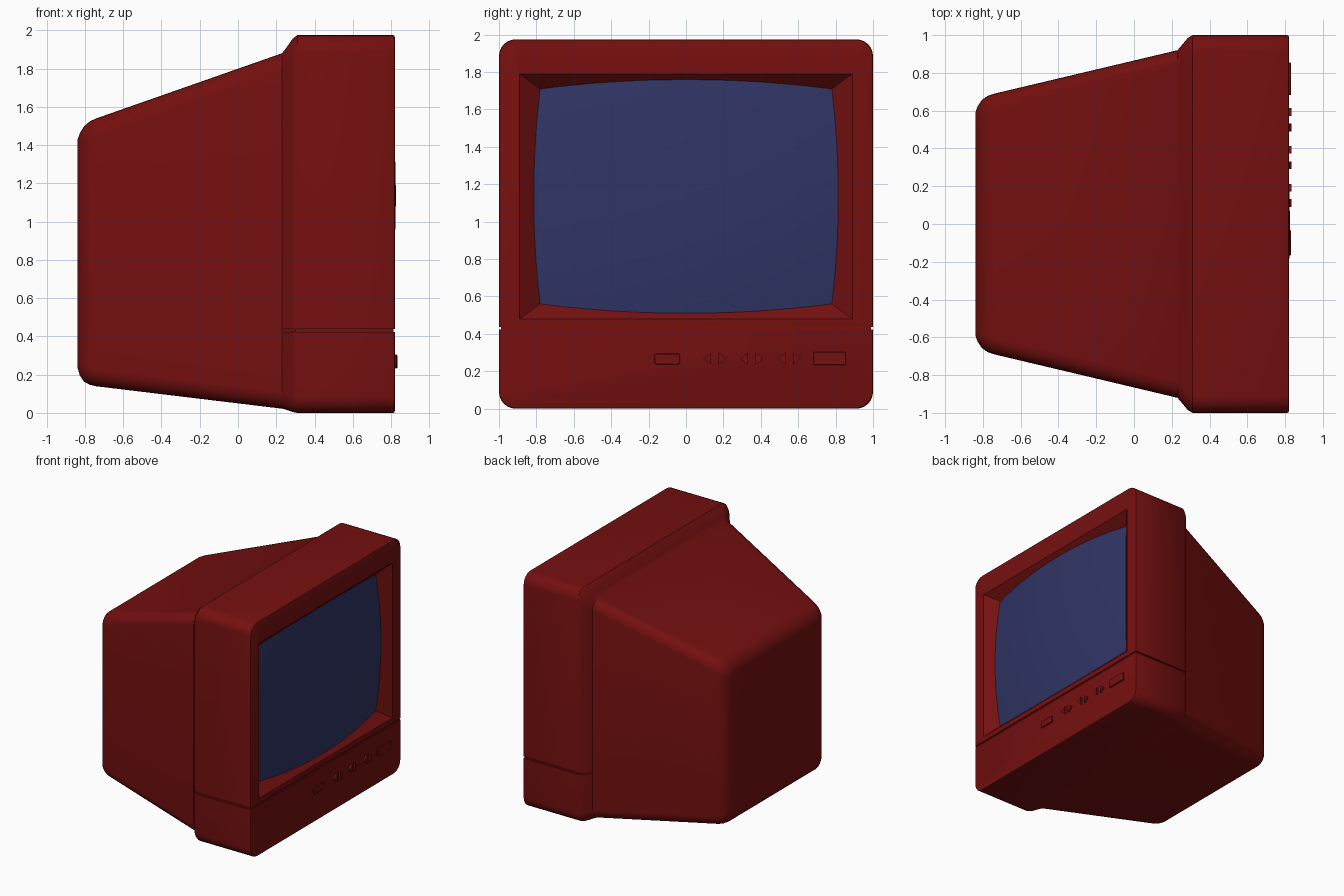
import bpy, bmesh, math

if "Cube" in bpy.data.objects:
    bpy.data.objects.remove(bpy.data.objects["Cube"])


def material(name, color):
    m = bpy.data.materials.new(name)
    m.diffuse_color = color
    m.use_nodes = True
    m.node_tree.nodes["Principled BSDF"].inputs["Base Color"].default_value = m.diffuse_color
    return m


RED = material("red_plastic", (0.18, 0.005, 0.005, 1))
BLUE = material("blue_glass", (0.03, 0.035, 0.13, 1))


def make(name, bm, mat):
    bmesh.ops.recalc_face_normals(bm, faces=bm.faces)
    me = bpy.data.meshes.new(name)
    bm.to_mesh(me)
    bm.free()
    ob = bpy.data.objects.new(name, me)
    bpy.context.collection.objects.link(ob)
    me.materials.append(mat)
    return ob


def loft(name, rings, mat):
    """Skin a list of equal-length closed point rings and cap both ends."""
    bm = bmesh.new()
    vs = [[bm.verts.new(p) for p in r] for r in rings]
    n = len(vs[0])
    for a, b in zip(vs, vs[1:]):
        for i in range(n):
            j = (i + 1) % n
            bm.faces.new((a[i], a[j], b[j], b[i]))
    bm.faces.new(vs[0])
    bm.faces.new(vs[-1])
    return make(name, bm, mat)


def rounded(x, y0, y1, z0, z1, r, seg=6):
    """Rounded rectangle in the plane at x."""
    pts = []
    corners = [(y1 - r, z1 - r), (y0 + r, z1 - r), (y0 + r, z0 + r), (y1 - r, z0 + r)]
    for k, (cy, cz) in enumerate(corners):
        for i in range(seg + 1):
            a = math.pi / 2 * (k + i / seg)
            pts.append((x, cy + r * math.cos(a), cz + r * math.sin(a)))
    return pts


def cut(ob, cutter):
    cutter.hide_render = True
    bpy.context.view_layer.objects.active = ob
    m = ob.modifiers.new("cut", 'BOOLEAN')
    m.operation, m.solver, m.object = 'DIFFERENCE', 'EXACT', cutter
    bpy.ops.object.modifier_apply(modifier=m.name)
    bpy.data.objects.remove(cutter)


def smooth(ob, deg):
    bpy.ops.object.select_all(action='DESELECT')
    ob.select_set(True)
    bpy.context.view_layer.objects.active = ob
    bpy.ops.object.shade_smooth_by_angle(angle=math.radians(deg))


# Housing: x, half width, bottom, top, corner radius
sections = [
    (-0.84, 0.59, 0.24, 1.425, 0.05),
    (-0.827, 0.625, 0.195, 1.462, 0.065),
    (-0.805, 0.657, 0.163, 1.498, 0.08),
    (-0.775, 0.678, 0.147, 1.524, 0.09),
    (-0.74, 0.69, 0.139, 1.54, 0.09),
    (0.23, 0.92, 0.022, 1.88, 0.09),
    (0.25, 0.943, 0.017, 1.905, 0.09),
    (0.285, 0.985, 0.005, 1.955, 0.09),
    (0.31, 1.0, 0.0, 1.975, 0.09),
    (0.81, 1.0, 0.0, 1.975, 0.09),
    (0.817, 0.997, 0.003, 1.972, 0.087),
    (0.82, 0.99, 0.01, 1.965, 0.08),
]
housing = loft("housing", [rounded(x, -h, h, a, b, r) for x, h, a, b, r in sections], RED)

# Tapered screen opening
CZ = 1.135
pocket = []
for x in (0.69, 0.90):
    hy, hz = 0.89 + 1.375 * (x - 0.82), 0.655 + (x - 0.82)
    pocket.append([(x, sy * hy, CZ + sz * hz) for sy, sz in ((1, 1), (-1, 1), (-1, -1), (1, -1))])
cut(housing, loft("opening_cutter", pocket, RED))

# Seam groove round the front shell
half = [(0.235, 1.1), (0.235, 0.915), (0.30, 0.99), (0.812, 0.99)]
outline = half + [(x, -y) for x, y in reversed(half)] + [(0.9, -1.1), (0.9, 1.1)]
cut(housing, loft("seam_cutter", [[(x, y, z) for x, y in outline] for z in (0.424, 0.438)], RED))
smooth(housing, 35)

# Domed screen
bm = bmesh.new()
N, R = 24, 5.53
grid = []
for i in range(N + 1):
    row = []
    for j in range(N + 1):
        u, v = 2 * i / N - 1, 2 * j / N - 1
        y = 1.015 * u * (0.81 - 0.03 * v * v)
        z = 1.015 * v * (0.615 - 0.045 * u * u)
        row.append(bm.verts.new((0.825 - R + math.sqrt(R * R - y * y - z * z), y, CZ + z)))
    grid.append(row)
for i in range(N):
    for j in range(N):
        bm.faces.new((grid[i][j], grid[i + 1][j], grid[i + 1][j + 1], grid[i][j + 1]))
screen = make("screen", bm, BLUE)
if screen.data.polygons[0].normal.x < 0:
    screen.data.flip_normals()
smooth(screen, 40)

# Rectangular buttons
for name, y0, y1, z0, z1, x in (("indicator", -0.168, -0.032, 0.237, 0.294, 0.83),
                                ("power_button", 0.682, 0.855, 0.233, 0.304, 0.831)):
    b = loft(name, [rounded(0.80, y0, y1, z0, z1, 0.008, 3),
                    rounded(x - 0.003, y0, y1, z0, z1, 0.008, 3),
                    rounded(x, y0 + 0.003, y1 - 0.003, z0 + 0.003, z1 - 0.003, 0.006, 3)], RED)
    smooth(b, 35)

# Arrow buttons in three pairs
for k in range(3):
    c = 0.152 + 0.2 * k
    for side, label in ((-1, "left"), (1, "right")):
        tri = [(c + side * 0.02, 0.235), (c + side * 0.02, 0.301), (c + side * 0.061, 0.268)]
        loft(f"arrow_{label}_{k + 1}", [[(x, y, z) for y, z in tri] for x in (0.80, 0.835)], RED)
